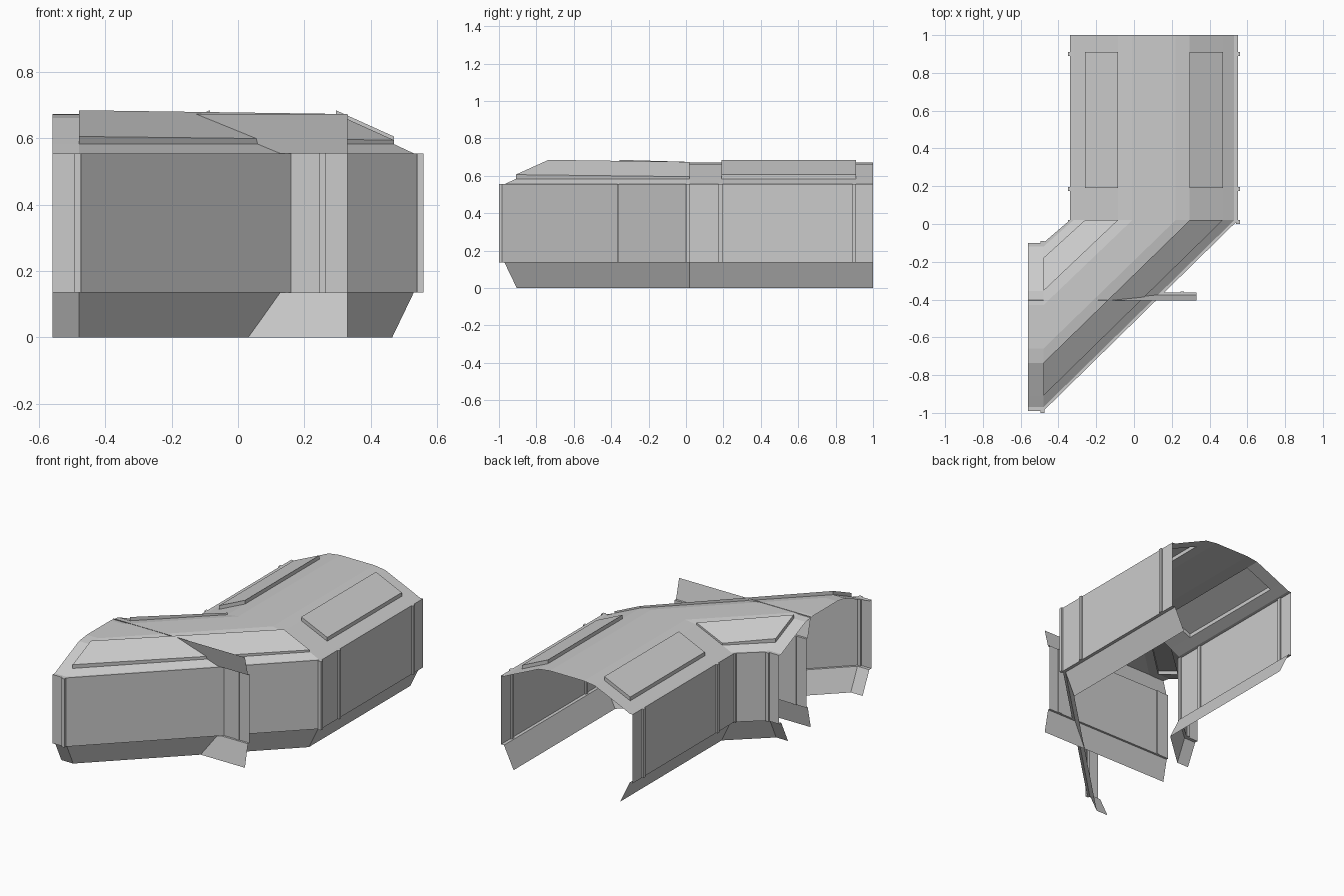
import bpy, bmesh

if "Cube" in bpy.data.objects:
    bpy.data.objects.remove(bpy.data.objects["Cube"], do_unlink=True)

grey = bpy.data.materials.new("hull_grey")
grey.use_nodes = True
grey.diffuse_color = (0.6, 0.6, 0.6, 1)
bsdf = next(n for n in grey.node_tree.nodes if n.type == "BSDF_PRINCIPLED")
bsdf.inputs["Base Color"].default_value = grey.diffuse_color
bsdf.inputs["Roughness"].default_value = 0.8

CX, CY = 0.105, -0.545          # centre lines of the two corridor legs
HALF, SILL, EAVE = 0.445, 0.135, 0.555


def finish(name, bm):
    bmesh.ops.recalc_face_normals(bm, faces=bm.faces)
    me = bpy.data.meshes.new(name)
    bm.to_mesh(me)
    bm.free()
    me.materials.append(grey)
    ob = bpy.data.objects.new(name, me)
    bpy.context.collection.objects.link(ob)
    return ob


def loft(bm, rows):
    """Skin rows of points; returns faces as grid[row][column]."""
    vs = [[bm.verts.new(p) for p in row] for row in rows]
    return [[bm.faces.new((a[i], a[i + 1], b[i + 1], b[i])) for i in range(len(a) - 1)]
            for a, b in zip(vs, vs[1:])]


# Corridor cross-section: skirt, wall, ledge, sloped roof, mirrored
half = [(0.36, 0), (0.425, SILL), (HALF, SILL), (HALF, EAVE), (0.425, EAVE),
        (0.365, 0.583), (0.19, 0.662), (0.115, 0.672)]
section = half + [(-o, z) for o, z in reversed(half)]

# Straight leg, diagonal corner, short end leg
rows = [[(CX + o, y, z) for o, z in section] for y in (1, 0.91, 0.19, 0.02)]
rows += [[(x, CY - o, z) for o, z in section] for x in (-0.48, -0.56)]
bm = bmesh.new()
grid = loft(bm, rows)

# Raised roof pads on both slopes of the straight and diagonal parts
for seg in (1, 3):
    for col in (5, 9):
        out = bmesh.ops.extrude_face_region(bm, geom=[grid[seg][col]])
        for v in out["geom"]:
            if isinstance(v, bmesh.types.BMVert):
                at_bend = seg == 3 and v.co.y > 0
                v.co.z += 0.012 if at_bend else 0.023
        if grid[seg][col].is_valid:
            bm.faces.remove(grid[seg][col])
finish("corridor_shell", bm)

# Flat cross wall with its skirt and narrow roof strip
wall = [(-0.405, 0), (-0.375, SILL), (-0.362, SILL), (-0.362, EAVE),
        (-0.375, EAVE), (-0.405, 0.674)]
bm = bmesh.new()
loft(bm, [[(x, y, z) for y, z in wall] for x in (-0.56, 0.33)])
finish("cross_wall", bm)


# Slim wall ribs
def rib(name, x, y, sx, sy):
    bm = bmesh.new()
    bmesh.ops.create_cube(bm, size=1)
    for v in bm.verts:
        v.co.x = x + v.co.x * sx
        v.co.y = y + v.co.y * sy
        v.co.z = (SILL + EAVE) / 2 + v.co.z * (EAVE - SILL)
    finish(name, bm)


for side, s in (("left", 1), ("right", -1)):
    for i, y in enumerate((0.9, 0.185, 0.01)):
        rib(f"{side}_rib_{i + 1}", CX + s * HALF, y, 0.02, 0.02)
    rib(f"{side}_end_rib", -0.484, CY - s * HALF, 0.02, 0.02)
for i, x in enumerate((0.255, -0.484)):
    rib(f"cross_wall_rib_{i + 1}", x, -0.362, 0.02, 0.01)
